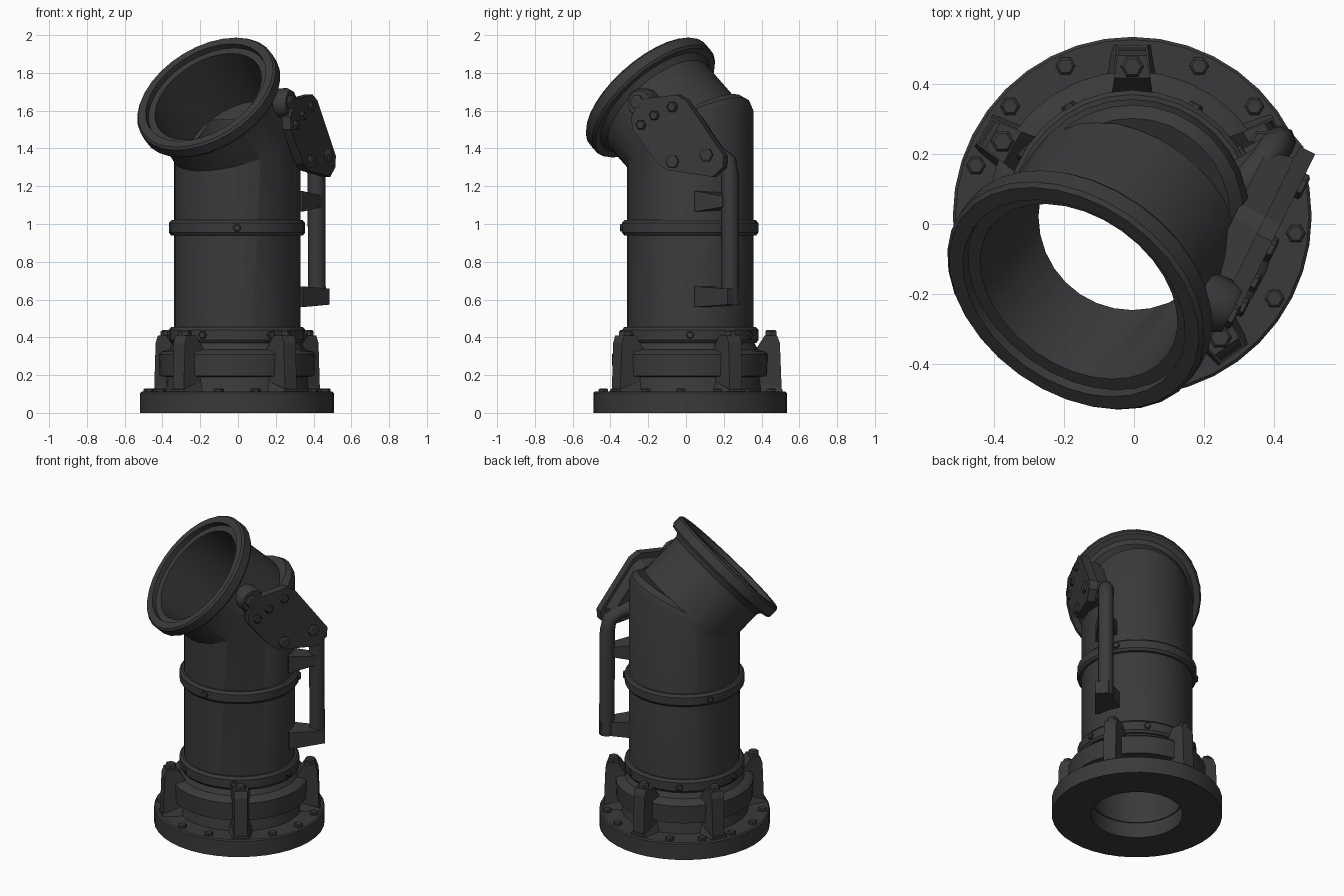
import bpy, bmesh, math
from mathutils import Vector, Matrix

if "Cube" in bpy.data.objects:
    bpy.data.objects.remove(bpy.data.objects["Cube"])

mat = bpy.data.materials.new("dark_iron")
mat.diffuse_color = (0.042, 0.042, 0.042, 1)
mat.use_nodes = True
mat.node_tree.nodes["Principled BSDF"].inputs["Base Color"].default_value = mat.diffuse_color

C = Vector((-0.005, 0.022, 0))              # axis of the upright pipe
PIVOT = C + Vector((0, 0, 1.43))            # bend point of the elbow
H = Vector((-0.58, -0.8146, 0)).normalized()  # horizontal heading of the mouth
N = H * 0.733 + Vector((0, 0, 0.68))        # mouth axis


def axis_matrix(pos, axis):
    return Matrix.Translation(pos) @ Vector(axis).to_track_quat('Z', 'Y').to_matrix().to_4x4()


def finish(name, bm, smooth=True):
    bmesh.ops.recalc_face_normals(bm, faces=bm.faces)
    me = bpy.data.meshes.new(name)
    bm.to_mesh(me)
    bm.free()
    ob = bpy.data.objects.new(name, me)
    bpy.context.collection.objects.link(ob)
    me.materials.append(mat)
    if smooth:
        shade(ob)
    return ob


def shade(ob):
    bpy.ops.object.select_all(action='DESELECT')
    ob.select_set(True)
    bpy.context.view_layer.objects.active = ob
    bpy.ops.object.shade_smooth_by_angle(angle=math.radians(32))


def skin(name, rings, closed=False, smooth=True):
    """Join rings of points; closed = torus-like, otherwise the ends are capped."""
    bm = bmesh.new()
    vs = [[bm.verts.new(p) for p in r] for r in rings]
    n = len(vs[0])
    pairs = list(zip(vs, vs[1:])) + ([(vs[-1], vs[0])] if closed else [])
    for a, b in pairs:
        for i in range(n):
            j = (i + 1) % n
            bm.faces.new((a[i], a[j], b[j], b[i]))
    if not closed:
        bm.faces.new(vs[0])
        bm.faces.new(vs[-1])
    return finish(name, bm, smooth)


def circle(m, r, z, n=32):
    return [m @ Vector((r * math.cos(2 * math.pi * i / n), r * math.sin(2 * math.pi * i / n), z))
            for i in range(n)]


def lathe(name, m, pts, closed=False, n=32):
    return skin(name, [circle(m, r, z, n) for r, z in pts], closed)


def bolt(name, pos, axis, r, h):
    m = axis_matrix(pos, axis)
    return skin(name, [circle(m, r, -0.02, 6), circle(m, r, h * 0.7, 6), circle(m, r * 0.75, h, 6)], smooth=False)


def prism(name, a, b):
    return skin(name, [a, b], smooth=False)


def boolean(ob, other, op):
    mod = ob.modifiers.new(op, 'BOOLEAN')
    mod.operation, mod.object, mod.solver = op, other, 'EXACT'
    other.hide_render = True
    bpy.context.view_layer.objects.active = ob
    bpy.ops.object.modifier_apply(modifier=mod.name)
    bpy.data.objects.remove(other)


def polar(r, deg, z):
    a = math.radians(deg)
    return C + Vector((r * math.cos(a), r * math.sin(a), z))


UP = Matrix.Translation(C)
MOUTH = axis_matrix(PIVOT, N)


def sloped(r, z, k):
    """Ring of the upright pipe, rising away from the mouth."""
    return [p + Vector((0, 0, -k * (p - C).dot(H))) for p in circle(UP, r, z)]


# hollow elbow: upright pipe with shoulder + tilted mouth - bores
body = skin("elbow_pipe", [circle(UP, 0.335, 0.1), sloped(0.335, 1.46, 0.51),
                           sloped(0.318, 1.495, 0.55), sloped(0.28, 1.515, 0.62)])
boolean(body, lathe("mouth", MOUTH, [(0.337, 0), (0.337, 0.28), (0.36, 0.312), (0.395, 0.312), (0.406, 0.325),
                                     (0.406, 0.38), (0.395, 0.392)]), 'UNION')
boolean(body, lathe("bore", UP, [(0.268, -0.1), (0.268, 1.55)]), 'DIFFERENCE')
boolean(body, lathe("mouth_bore", MOUTH, [(0.3, 0.001), (0.312, 0.36), (0.35, 0.361), (0.355, 0.5)]), 'DIFFERENCE')
shade(body)

# base flange and the collar above it
lathe("base_flange", UP, [(0.275, 0), (0.513, 0), (0.513, 0.105), (0.505, 0.112), (0.275, 0.112)], True, 40)
lathe("collar", UP, [(0.3, 0.1), (0.385, 0.1), (0.37, 0.19), (0.41, 0.195), (0.415, 0.31),
                     (0.40, 0.325), (0.36, 0.335), (0.34, 0.37), (0.3, 0.37)], True)

# bands around the pipe
for name, z0, z1, angs in (("lower_band", 0.37, 0.455, range(0, 360, 60)),
                           ("middle_band", 0.94, 1.02, (30, 150, 270))):
    lathe(name, UP, [(0.3, z0), (0.35, z0), (0.361, z0 + 0.015), (0.361, z1 - 0.015),
                     (0.348, z1), (0.3, z1)], True)
    for a in angs:
        bolt(name + "_bolt", polar(0.358, a, (z0 + z1) / 2), polar(1, a, 0) - C, 0.022, 0.014)

# clamps holding the collar
CLAMPS = (30, 90, 150, 230, 306)
PROFILE = [(0.34, 0.11), (0.485, 0.11), (0.475, 0.37), (0.46, 0.41), (0.395, 0.41), (0.35, 0.34)]
for a in CLAMPS:
    m = UP @ Matrix.Rotation(math.radians(a), 4, 'Z')
    sides = []
    for s in (-1, 1):
        sides.append([m @ Vector((r, s * (0.06 - 0.022 * (r - 0.34) / 0.145), z)) for r, z in PROFILE])
    prism("clamp", *sides)
    foot = [(0.33, -0.085), (0.49, -0.06), (0.49, 0.06), (0.33, 0.085)]
    prism("clamp_foot", [m @ Vector((x, y, 0.1)) for x, y in foot],
          [m @ Vector((x, y * 0.72, 0.18 if x < 0.4 else 0.125)) for x, y in foot])
    bolt("clamp_bolt", polar(0.428, a, 0.41), (0, 0, 1), 0.034, 0.03)

# bolts around the base flange
for i in range(15):
    a = (90 + 24 * i) % 360
    if min(abs(a - c) for c in CLAMPS) > 8:
        bolt("flange_bolt", polar(0.47, a, 0.112), (0, 0, 1), 0.028, 0.018)

# hinge plate on the right, standing on the plane x = 0.42 + 0.49 y
PN = Vector((0.898, -0.44, 0))


def on_plate(y, z, off=0.0):
    return Vector((0.42 + 0.49 * y, y, z)) + PN * off


OUT = [(-0.24, 1.66), (-0.05, 1.685), (0.0, 1.655), (0.2, 1.36), (0.195, 1.3), (0.14, 1.25),
       (-0.1, 1.285), (-0.15, 1.32), (-0.285, 1.5), (-0.29, 1.57)]
prism("hinge_plate", [on_plate(y, z, -0.05) for y, z in OUT], [on_plate(y, z) for y, z in OUT])
prism("hinge_backing", [on_plate(y * 0.75, 1.47 + (z - 1.47) * 0.75, -0.13) for y, z in OUT],
      [on_plate(y * 0.85, 1.47 + (z - 1.47) * 0.85, -0.04) for y, z in OUT])
knob = axis_matrix(on_plate(-0.255, 1.64), PN)
lathe("hinge_knob", knob, [(0.075, -0.13), (0.08, -0.04), (0.068, -0.015)], n=12)
for y, z, r in ((-0.265, 1.645, 0.04), (-0.07, 1.62, 0.03), (-0.165, 1.575, 0.028), (-0.235, 1.525, 0.028),
                (-0.07, 1.33, 0.038), (0.11, 1.365, 0.038)):
    bolt("hinge_bolt", on_plate(y, z, -0.015 if z > 1.64 else 0), PN, r, 0.018)

# vertical handle rod, bent inwards at the top
cu = bpy.data.curves.new("handle_rod", 'CURVE')
cu.dimensions = '3D'
cu.bevel_depth, cu.bevel_resolution, cu.use_fill_caps = 0.047, 2, True
sp = cu.splines.new('POLY')
path = [(0.418, 0.235, 0.57), (0.415, 0.232, 1.26), (0.405, 0.222, 1.33), (0.37, 0.17, 1.37), (0.27, 0.06, 1.4)]
sp.points.add(len(path) - 1)
for p, co in zip(sp.points, path):
    p.co = (*co, 1)
rod = bpy.data.objects.new("handle_rod", cu)
bpy.context.collection.objects.link(rod)
cu.materials.append(mat)


# lugs joining the rod to the pipe
def lug(name, a, b, z, wa, wb, ha, hb):
    a, b = Vector((*a, z)), Vector((*b, z))
    side = (b - a).cross(Vector((0, 0, 1))).normalized()
    rings = []
    for p, w, h in ((a, wa, ha), (b, wb, hb)):
        rings.append([p + side * w * s + Vector((0, 0, h * t)) for s, t in ((-1, -1), (1, -1), (1, 1), (-1, 1))])
    prism(name, *rings)


lug("lower_lug", (0.29, 0.11), (0.46, 0.25), 0.615, 0.085, 0.04, 0.055, 0.042)
lug("upper_lug", (0.29, 0.1), (0.42, 0.22), 1.12, 0.075, 0.035, 0.055, 0.03)
